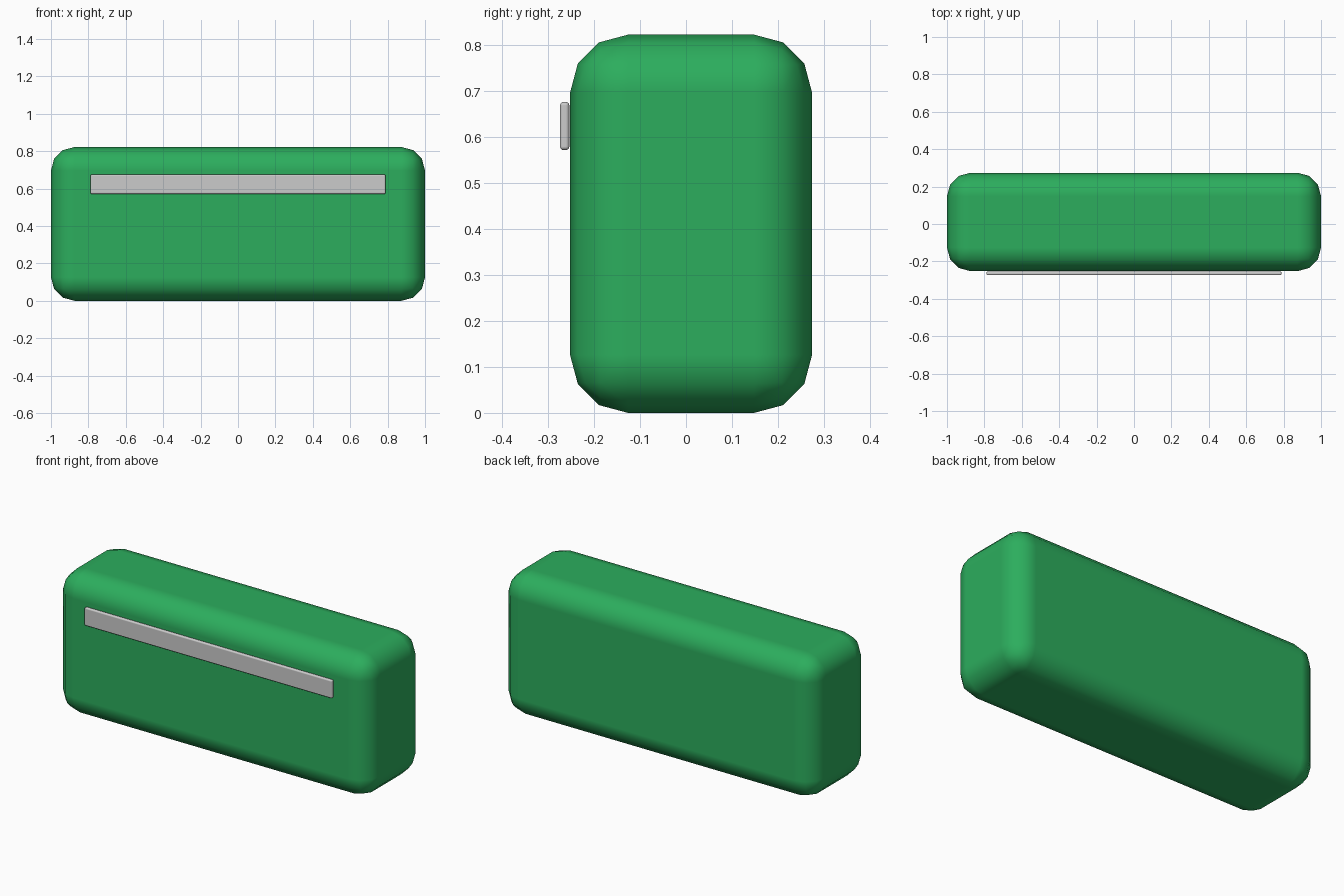
import bpy
import math

if "Cube" in bpy.data.objects:
    bpy.data.objects.remove(bpy.data.objects["Cube"])


def rounded_box(name, lo, hi, radius, segments, color=None):
    """Box between two corners with evenly rounded edges."""
    bpy.ops.mesh.primitive_cube_add(
        size=1, location=[(a + b) / 2 for a, b in zip(lo, hi)])
    ob = bpy.context.object
    ob.name = name
    ob.scale = [b - a for a, b in zip(lo, hi)]
    bpy.ops.object.transform_apply(location=False, rotation=False, scale=True)
    bpy.ops.object.shade_smooth()
    bevel = ob.modifiers.new("rounded_edges", 'BEVEL')
    bevel.width = radius
    bevel.segments = segments
    bevel.limit_method = 'ANGLE'
    bevel.angle_limit = math.radians(30)
    bevel.harden_normals = True
    if color:
        mat = bpy.data.materials.new(name + "_color")
        mat.diffuse_color = color
        mat.use_nodes = True
        mat.node_tree.nodes["Principled BSDF"].inputs["Base Color"].default_value = mat.diffuse_color
        ob.data.materials.append(mat)
    return ob


# Main rounded housing
rounded_box("housing", (-1, -0.252, 0), (1, 0.274, 0.822), 0.126, 3,
            (0.025, 0.42, 0.11, 1))

# Thin trim strip lying on the front face
rounded_box("front_strip", (-0.789, -0.274, 0.571), (0.789, -0.2535, 0.676),
            0.008, 3)
